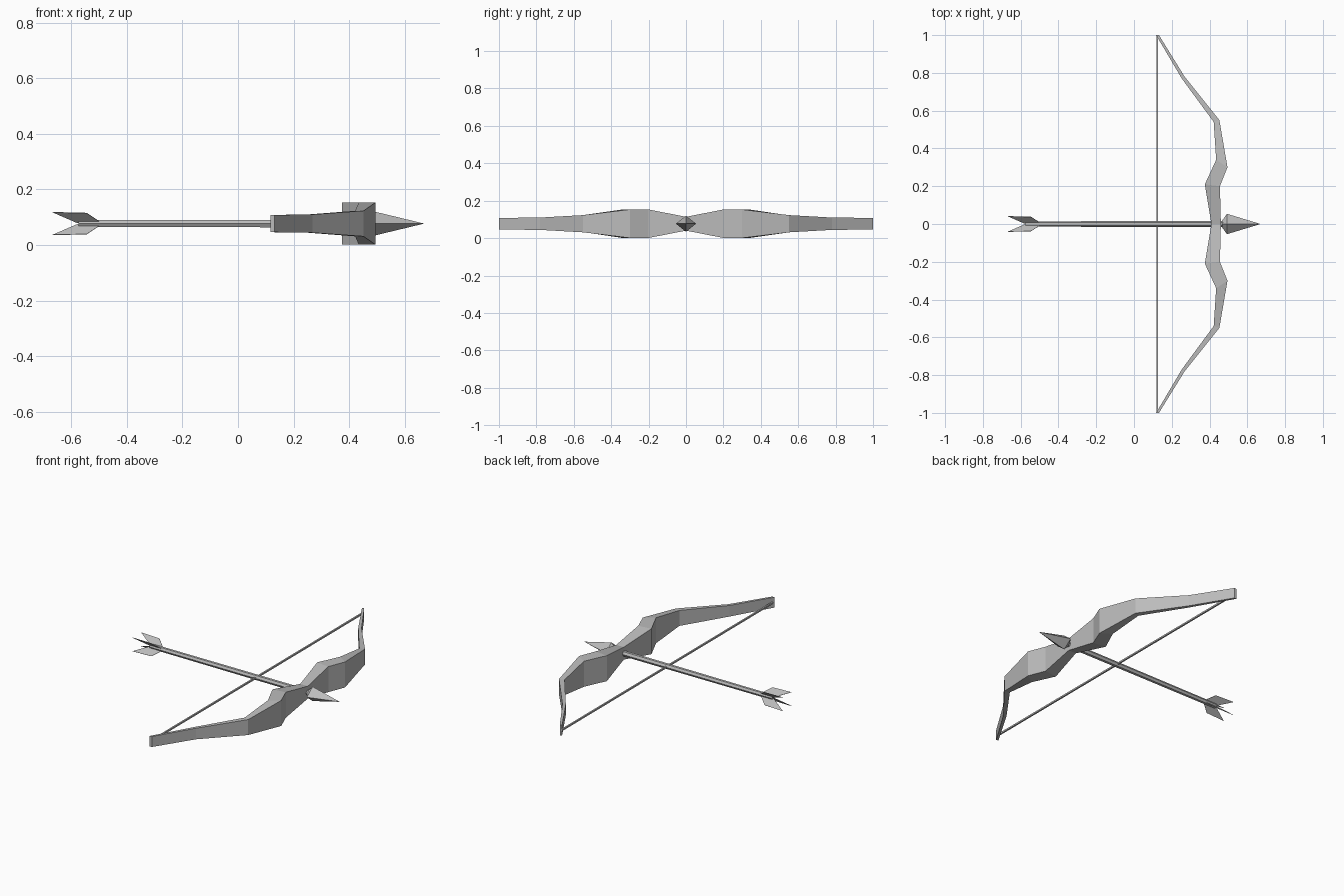
import bpy, bmesh, math
from mathutils import Matrix

if "Cube" in bpy.data.objects:
    bpy.data.objects.remove(bpy.data.objects["Cube"])

ZC = 0.077  # height of the arrow axis and bow centre plane

grey = bpy.data.materials.new("plain grey")
grey.diffuse_color = (0.5, 0.5, 0.5, 1)
grey.use_nodes = True
grey.node_tree.nodes["Principled BSDF"].inputs["Base Color"].default_value = grey.diffuse_color


def finish(name, bm, recalc=True):
    if recalc:
        bmesh.ops.recalc_face_normals(bm, faces=bm.faces)
    mesh = bpy.data.meshes.new(name)
    bm.to_mesh(mesh)
    bm.free()
    mesh.materials.append(grey)
    obj = bpy.data.objects.new(name, mesh)
    bpy.context.collection.objects.link(obj)
    return obj


def loft(name, rings):
    """Skin equal-length rings of points and cap both ends."""
    bm = bmesh.new()
    rows = [[bm.verts.new(p) for p in ring] for ring in rings]
    n = len(rows[0])
    for a, b in zip(rows, rows[1:]):
        for i in range(n):
            j = (i + 1) % n
            bm.faces.new((a[i], a[j], b[j], b[i]))
    bm.faces.new(rows[0])
    bm.faces.new(rows[-1])
    return finish(name, bm)


def ring_x(x, ry, rz, sides, turn=0.0):
    """Ring around the arrow axis."""
    return [(x, ry * math.cos(turn + i * math.tau / sides),
             ZC + rz * math.sin(turn + i * math.tau / sides)) for i in range(sides)]


# Bow limbs: inner x, inner y, outer x, outer y, half height
half = [(0.41, 0.0, 0.46, 0.0, 0.037),
        (0.375, 0.21, 0.455, 0.20, 0.076),
        (0.435, 0.34, 0.495, 0.30, 0.076),
        (0.422, 0.54, 0.452, 0.55, 0.046),
        (0.253, 0.77, 0.268, 0.78, 0.033),
        (0.117, 1.0, 0.132, 1.0, 0.031)]
stations = [(a, -b, c, -d, h) for a, b, c, d, h in half[:0:-1]] + half
loft("bow", [[(xi, yi, ZC - h), (xo, yo, ZC - h), (xo, yo, ZC + h), (xi, yi, ZC + h)]
             for xi, yi, xo, yo, h in stations])

# String between the limb tips
S = 0.0065
loft("bow_string", [[(0.1225 + S * math.cos(a), y, ZC + S * math.sin(a))
                     for a in [math.pi / 4 + k * math.pi / 2 for k in range(4)]]
                    for y in (-0.995, 0.995)])

# Arrow shaft
loft("arrow_shaft", [ring_x(-0.575, 0.014, 0.014, 6),
                     ring_x(0.475, 0.016, 0.016, 6)])

# Four-sided arrow head with a short sloped back
loft("arrow_head", [ring_x(0.465, 0.016, 0.014, 4),
                    ring_x(0.492, 0.054, 0.043, 4),
                    ring_x(0.668, 0.0006, 0.0006, 4)])

# Four thin swept vanes set diagonally around the shaft
profile = [(-0.58, 0.004), (-0.668, 0.058), (-0.545, 0.054), (-0.50, 0.012)]
bm = bmesh.new()
for k in range(4):
    turn = Matrix.Translation((0, 0, ZC)) @ Matrix.Rotation(math.radians(45 + 90 * k), 4, 'X')
    front = [bm.verts.new(turn @ Matrix.Translation((x, r, -0.001)).translation) for x, r in profile]
    back = [bm.verts.new(turn @ Matrix.Translation((x, r, 0.001)).translation) for x, r in profile]
    bm.faces.new(front)
    bm.faces.new(back[::-1])
    for i in range(4):
        j = (i + 1) % 4
        bm.faces.new((front[i], front[j], back[j], back[i]))
finish("arrow_vanes", bm)
